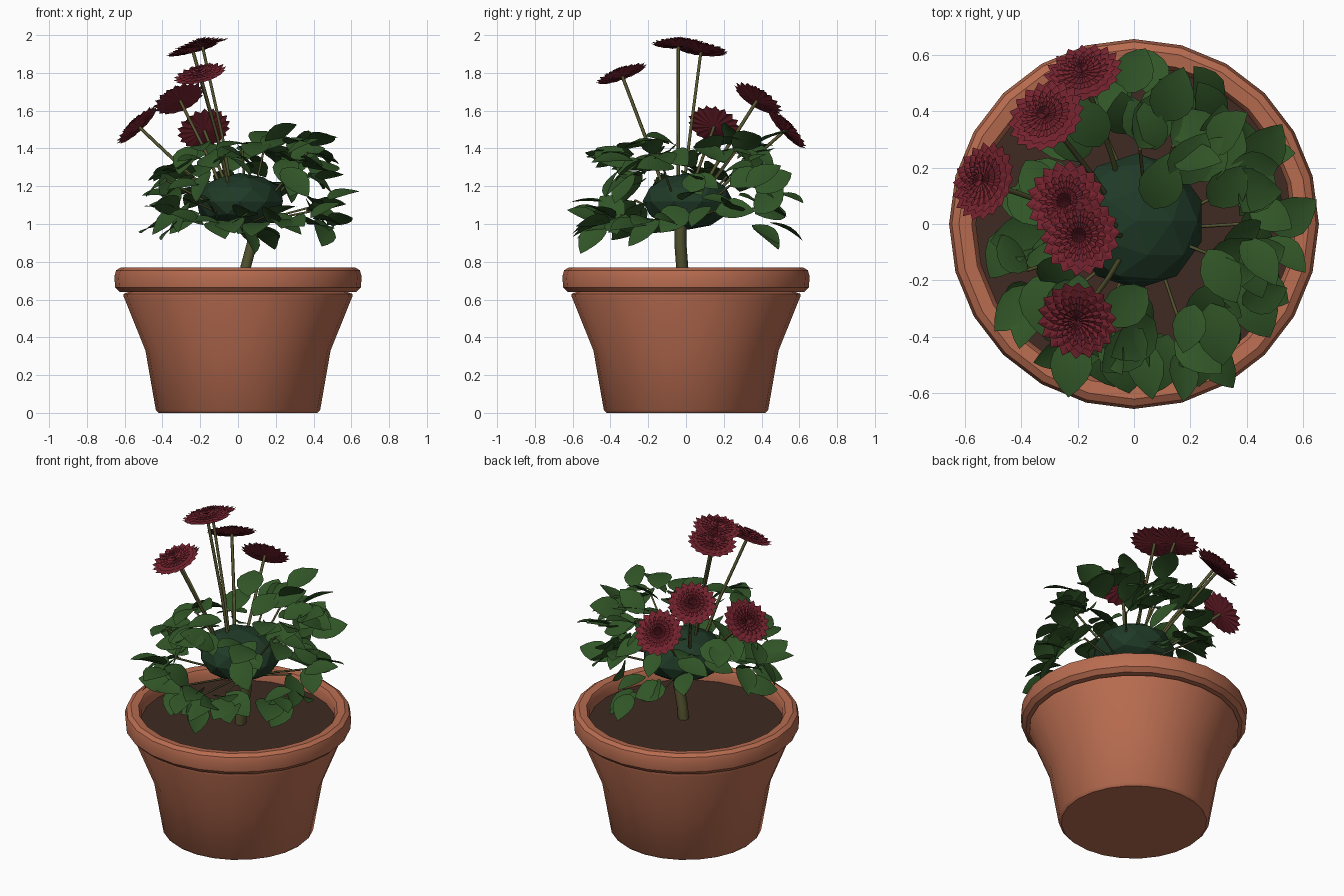
import bpy, bmesh, math, random
from mathutils import Vector, Matrix

random.seed(4)
if "Cube" in bpy.data.objects:
    bpy.data.objects.remove(bpy.data.objects["Cube"])


def material(name, rgb):
    m = bpy.data.materials.new(name)
    m.use_nodes = True
    m.diffuse_color = (*rgb, 1)
    m.node_tree.nodes["Principled BSDF"].inputs["Base Color"].default_value = (*rgb, 1)
    return m


TERRACOTTA = material("terracotta", (0.48, 0.15, 0.08))
SOIL = material("soil", (0.05, 0.023, 0.016))
LEAF = material("leaf green", (0.03, 0.09, 0.02))
DARK = material("dark foliage", (0.014, 0.042, 0.02))
PETAL = material("crimson petal", (0.17, 0.016, 0.027))
STEM = material("olive stem", (0.09, 0.09, 0.03))


def finish(name, bm, mat, smooth=None):
    me = bpy.data.meshes.new(name)
    bm.to_mesh(me)
    bm.free()
    ob = bpy.data.objects.new(name, me)
    bpy.context.collection.objects.link(ob)
    me.materials.append(mat)
    if smooth:
        bpy.ops.object.select_all(action='DESELECT')
        bpy.context.view_layer.objects.active = ob
        ob.select_set(True)
        bpy.ops.object.shade_smooth_by_angle(angle=math.radians(smooth))
    return ob


def lathe(name, profile, mat, sides=24):
    bm = bmesh.new()
    vs = [bm.verts.new((r, 0, z)) for r, z in profile]
    es = [bm.edges.new(p) for p in zip(vs, vs[1:])]
    bmesh.ops.spin(bm, geom=vs + es, cent=(0, 0, 0), axis=(0, 0, 1),
                   angle=math.tau, steps=sides)
    bmesh.ops.remove_doubles(bm, verts=bm.verts, dist=0.0005)
    bmesh.ops.recalc_face_normals(bm, faces=bm.faces)
    return finish(name, bm, mat, 35)


def tube(name, points, radius, mat):
    cu = bpy.data.curves.new(name, 'CURVE')
    cu.dimensions = '3D'
    cu.bevel_depth = radius
    cu.bevel_resolution = 1
    cu.use_fill_caps = True
    sp = cu.splines.new('POLY')
    sp.points.add(len(points) - 1)
    for p, co in zip(sp.points, points):
        p.co = (*co, 1)
    cu.materials.append(mat)
    ob = bpy.data.objects.new(name, cu)
    bpy.context.collection.objects.link(ob)
    return ob


def frame(origin, forward, normal):
    """Matrix with y along forward and z close to normal."""
    y = forward.normalized()
    x = y.cross(normal).normalized()
    z = x.cross(y)
    m = Matrix((x, y, z)).transposed().to_4x4()
    m.translation = origin
    return m


# Pot with rolled rim, and the soil inside
lathe("pot", [(0, 0), (0.42, 0), (0.435, 0.015), (0.49, 0.33), (0.605, 0.615),
              (0.605, 0.63), (0.58, 0.64), (0.625, 0.64), (0.65, 0.665),
              (0.655, 0.72), (0.645, 0.755), (0.62, 0.77), (0.575, 0.765),
              (0.56, 0.74), (0.56, 0.66)], TERRACOTTA)
lathe("soil", [(0, 0.69), (0.56, 0.69)], SOIL)

# Bent main stem
tube("main_stem", [(0.03, -0.02, 0.67), (0.04, -0.02, 0.77), (0.075, -0.03, 0.9),
                   (0.08, -0.03, 1.02)], 0.032, STEM)

# Faceted foliage core
bm = bmesh.new()
bmesh.ops.create_icosphere(bm, subdivisions=2, radius=1)
for v in bm.verts:
    v.co = (0.01 + v.co.x * 0.24, 0.01 + v.co.y * 0.24, 1.12 + v.co.z * 0.15)
finish("foliage_core", bm, DARK)

# Leaves: pointed ovals, folded on the midrib, pooled in one mesh
OUTLINE = [(0.12, 0.55), (0.3, 0.9), (0.5, 1.0), (0.7, 0.8), (0.88, 0.4)]


def add_leaf(bm, mat, length, width):
    def vert(side, t, w):
        droop = -0.25 * length * (t - 0.35) ** 2
        return bm.verts.new(mat @ Vector((side * w * width / 2, t * length,
                                          droop + w * width * 0.09)))
    base, tip = vert(0, 0, 0), vert(0, 1, 0)
    mid = [vert(0, t, 0) for t, w in OUTLINE]
    for side in (-1, 1):
        edge = [vert(side, t, w) for t, w in OUTLINE]
        faces = [(base, mid[0], edge[0]), (mid[-1], tip, edge[-1])]
        faces += [(mid[i], mid[i + 1], edge[i + 1], edge[i]) for i in range(len(mid) - 1)]
        for f in faces:
            bm.faces.new(f if side < 0 else f[::-1])


bm = bmesh.new()
count = 125
twig_ends = []
for i in range(count):
    a = math.tau * (i * 0.618034 % 1)
    deg = math.degrees(a)
    # leave the back right quarter thin
    if 105 < deg < 175 and i % 3:
        continue
    h = random.random()
    z = 0.98 + 0.45 * h
    # open the front so the core shows
    if 250 < deg < 300 and 0.15 < h < 0.65:
        z = 0.98 + 0.1 * h
    r = 0.43 - 0.17 * max(0, h - 0.35) + random.uniform(-0.09, 0.05)
    if 140 < deg < 200:
        r -= 0.06
    out = Vector((math.cos(a), math.sin(a), 0))
    side = Vector((-out.y, out.x, 0))
    pos = out * r + Vector((0.02, 0, z))
    forward = (out * random.uniform(0.2, 1) + side * random.uniform(-0.8, 0.8)
               + Vector((0, 0, random.uniform(-0.55, 0.45))))
    normal = out * random.uniform(0.0, 0.9) + Vector((0, 0, 1)) + side * random.uniform(-0.6, 0.6)
    length = random.uniform(0.17, 0.23)
    add_leaf(bm, frame(pos, forward, normal), length, length * random.uniform(0.62, 0.78))
    if i % 9 == 0:
        twig_ends.append(pos)
# a few upper leaves nearer the middle
for x, y, z in [(0.1, 0.36, 1.42), (-0.12, 0.27, 1.35), (0.07, 0.05, 1.36), (0.15, 0.14, 1.4)]:
    add_leaf(bm, frame(Vector((x, y, z)), Vector((x, 0.25, 0.12)), Vector((0, -0.3, 1))), 0.22, 0.16)
finish("leaves", bm, LEAF, 30)

for k, end in enumerate(twig_ends):
    tube(f"twig_{k + 1}", [(0.05, -0.02, 1.0), end], 0.006, STEM)


# Flowers: stacked toothed petal discs facing along their stems
def add_flower(name, centre, direction):
    m = frame(centre, direction.orthogonal(), direction)
    bm = bmesh.new()
    teeth = 18
    for k, radius in enumerate((0.145, 0.122, 0.098, 0.074, 0.05, 0.028)):
        lift = 0.006 * k
        hub = bm.verts.new(m @ Vector((0, 0, lift - 0.012)))
        ring = []
        for j in range(teeth * 2):
            a = math.tau * (j + 0.7 * k) / (teeth * 2)
            rr = radius * (1.0 if j % 2 else 0.86)
            z = lift + (0.008 if j % 2 else 0.0)
            ring.append(bm.verts.new(m @ Vector((rr * math.cos(a), rr * math.sin(a), z))))
        for p, q in zip(ring, ring[1:] + ring[:1]):
            bm.faces.new((hub, p, q))
    finish(name, bm, PETAL)


ROOT = Vector((0, -0.04, 0.96))
FLOWERS = [(-0.18, 0.53, 1.5), (-0.31, 0.38, 1.66), (-0.53, 0.15, 1.52),
           (-0.24, 0.08, 1.92), (-0.19, -0.04, 1.95), (-0.2, -0.34, 1.79)]
for n, co in enumerate(FLOWERS, 1):
    centre = Vector(co)
    add_flower(f"flower_{n}", centre, (centre - ROOT).normalized())
    tube(f"flower_stem_{n}", [ROOT, ROOT.lerp(centre, 0.5) + Vector((0.01, 0, 0.02)), centre],
         0.009, STEM)
